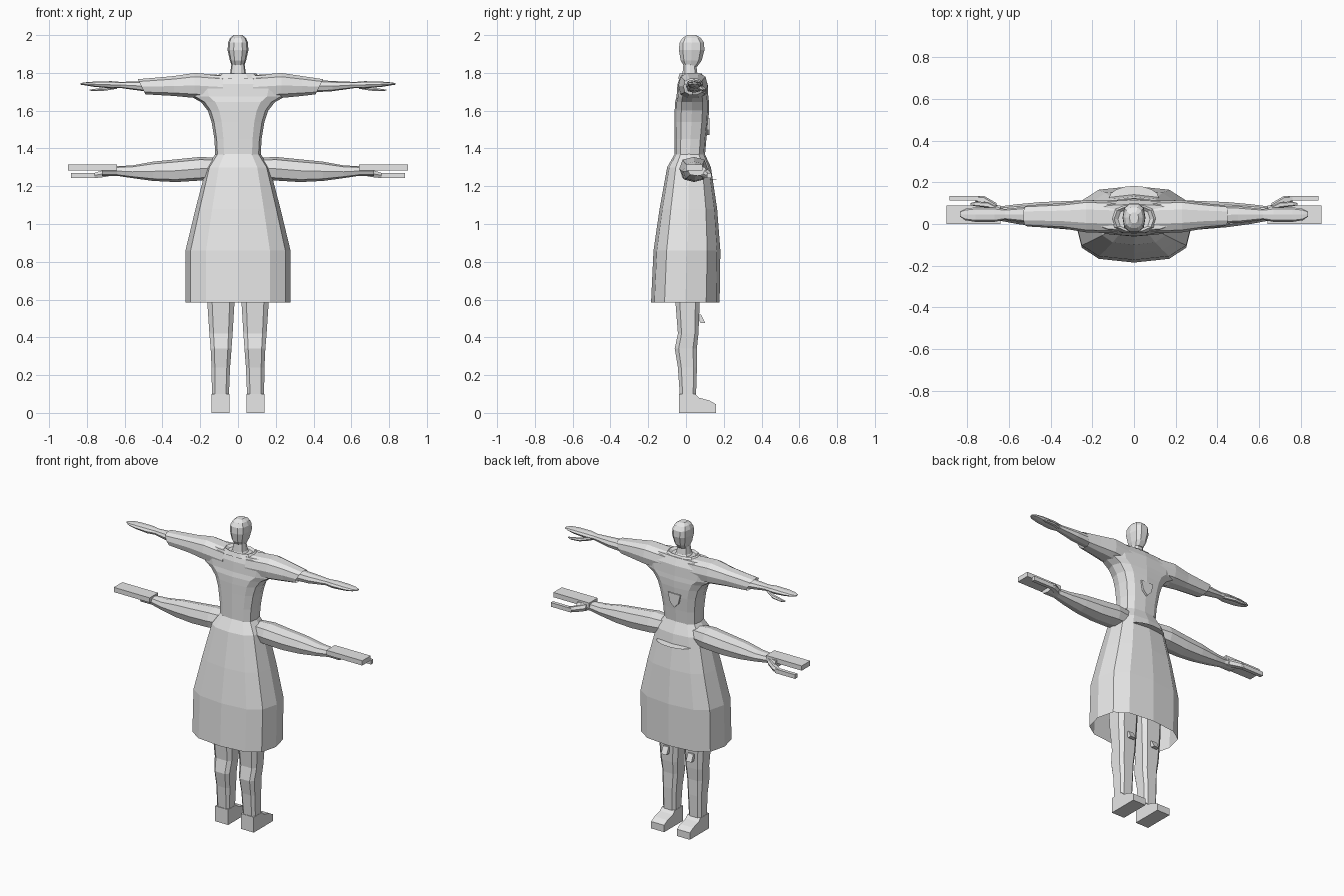
import bpy, bmesh, math

if "Cube" in bpy.data.objects:
    bpy.data.objects.remove(bpy.data.objects["Cube"])

grey = bpy.data.materials.new("plain_grey")
grey.diffuse_color = (0.8, 0.8, 0.8, 1)
grey.use_nodes = True
grey.node_tree.nodes["Principled BSDF"].inputs["Base Color"].default_value = grey.diffuse_color


def finish(name, bm):
    bmesh.ops.recalc_face_normals(bm, faces=bm.faces)
    me = bpy.data.meshes.new(name)
    bm.to_mesh(me)
    bm.free()
    me.materials.append(grey)
    ob = bpy.data.objects.new(name, me)
    bpy.context.collection.objects.link(ob)
    return ob


def loft(name, rings, n=10, power=0.75, axis="z", mirror=False, caps=(True, True), turn=0.0):
    """Join rounded rings (position, low_a, high_a, low_b, high_b) along an axis.
    a, b are x, y for a z loft and y, z for an x loft."""
    made = []
    for side in ((1, -1) if mirror else (1,)):
        bm = bmesh.new()
        loops = []
        for p, a0, a1, b0, b1 in rings:
            loop = []
            for i in range(n):
                t = 2 * math.pi * (i + turn) / n
                c, s = math.cos(t), math.sin(t)
                a = (a0 + a1) / 2 + (a1 - a0) / 2 * math.copysign(abs(c) ** power, c)
                b = (b0 + b1) / 2 + (b1 - b0) / 2 * math.copysign(abs(s) ** power, s)
                co = (a * side, b, p) if axis == "z" else (p * side, a, b)
                loop.append(bm.verts.new(co))
            loops.append(loop)
        for lo, hi in zip(loops, loops[1:]):
            for i in range(n):
                j = (i + 1) % n
                bm.faces.new((lo[i], lo[j], hi[j], hi[i]))
        for use, loop in zip(caps, (loops[0], loops[-1])):
            if use:
                bm.faces.new(loop)
        label = name if not mirror else ("right_" if side > 0 else "left_") + name
        made.append(finish(label, bm))
    return made


def prism(name, outline, y0, y1):
    """Extrude an outline of (x, z) points from y0 to y1."""
    bm = bmesh.new()
    a = [bm.verts.new((x, y0, z)) for x, z in outline]
    b = [bm.verts.new((x, y1, z)) for x, z in outline]
    bm.faces.new(a)
    bm.faces.new(b)
    for i in range(len(a)):
        j = (i + 1) % len(a)
        bm.faces.new((a[i], a[j], b[j], b[i]))
    return finish(name, bm)


def box(name, x0, x1, y0, y1, z0, z1):
    for s, side in ((1, "right_"), (-1, "left_")):
        prism(side + name, [(s * x0, z0), (s * x1, z0), (s * x1, z1), (s * x0, z1)], y0, y1)


# head and neck
loft("head", [(1.835, -.032, .032, -.012, .062), (1.865, -.043, .043, -.03, .085),
              (1.92, -.055, .055, -.04, .1), (1.96, -.053, .053, -.037, .098),
              (1.985, -.042, .042, -.02, .08), (2.0, -.022, .022, .005, .055)])
loft("neck", [(1.77, -.06, .06, -.03, .08), (1.795, -.042, .042, -.02, .062),
              (1.85, -.034, .034, -.015, .055)])

# blouse trunk and collar
loft("blouse", [(1.36, -.12, .12, -.06, .1), (1.45, -.125, .125, -.06, .108),
                (1.54, -.14, .14, -.06, .118), (1.6, -.16, .16, -.06, .122),
                (1.645, -.195, .195, -.058, .122), (1.675, -.25, .25, -.05, .118),
                (1.74, -.27, .27, -.045, .115), (1.785, -.2, .2, -.03, .095)],
     n=12, power=.7)
loft("collar", [(1.77, -.125, .125, -.045, .1), (1.798, -.095, .095, -.035, .085),
                (1.78, -.07, .07, -.025, .07)], n=10, caps=(False, False))

# sleeves with open cuffs, the left one longer
for name, sign, end in (("right_sleeve", 1, .43), ("left_sleeve", -1, .51)):
    ob = loft(name, [(.08, -.045, .11, 1.66, 1.79), (.23, -.04, .115, 1.665, 1.802),
                     (.34, -.022, .1, 1.676, 1.785), (end, -.012, .09, 1.685, 1.768)],
              n=10, axis="x", caps=(True, False))[0]
    for v in ob.data.vertices:
        if v.co.x > end - .01:
            v.co.x += (v.co.z - 1.725) * .5
        v.co.x *= sign
    if sign < 0:
        ob.data.flip_normals()

# upper arms with hands and thumbs
loft("arm", [(.36, 0, .085, 1.695, 1.765), (.5, .005, .085, 1.703, 1.757),
             (.62, .02, .072, 1.72, 1.752), (.67, .01, .08, 1.718, 1.756),
             (.76, .01, .08, 1.726, 1.754), (.81, .018, .073, 1.734, 1.75),
             (.835, .035, .06, 1.738, 1.746)], n=8, axis="x", mirror=True)
loft("thumb", [(.64, .05, .075, 1.715, 1.737), (.7, .078, .105, 1.705, 1.725),
               (.76, .085, .108, 1.702, 1.716), (.785, .09, .1, 1.706, 1.712)],
     n=6, axis="x", mirror=True)

# skirt, open at the hem
loft("skirt", [(.585, -.278, .278, -.185, .178), (.86, -.278, .278, -.172, .182),
               (1.08, -.225, .225, -.14, .165), (1.3, -.168, .168, -.1, .132),
               (1.37, -.12, .12, -.06, .1)], n=12, power=.72, caps=(False, True))

# second pair of arms through the skirt
loft("lower_arm", [(.1, -.02, .1, 1.24, 1.35), (.2, -.035, .115, 1.23, 1.355),
                   (.33, -.025, .11, 1.222, 1.342), (.45, -.015, .105, 1.228, 1.33),
                   (.56, 0, .095, 1.243, 1.31), (.64, .015, .085, 1.255, 1.306),
                   (.72, .01, .11, 1.255, 1.308)], n=8, axis="x", mirror=True)
box("flat_hand", .64, .9, 0, .088, 1.283, 1.314)
box("flat_thumb", .74, .885, .112, .135, 1.243, 1.27)
loft("thumb_base", [(.66, .05, .1, 1.255, 1.3), (.72, .09, .135, 1.245, 1.285),
                    (.76, .108, .135, 1.243, 1.272)], n=6, axis="x", mirror=True)

# legs
loft("leg", [(0, .046, .14, -.037, .055), (.1, .046, .14, -.035, .055),
             (.24, .04, .142, -.045, .06), (.34, .032, .147, -.062, .06),
             (.42, .026, .154, -.045, .068), (.58, .016, .165, -.058, .075),
             (.9, .005, .17, -.075, .09), (1.25, 0, .15, -.06, .1)],
     n=8, power=.5, mirror=True, turn=.5)

# shoes: a wedge bridged from ankle to toe
for s, side in ((1, "right_"), (-1, "left_")):
    bm = bmesh.new()
    prof = [(-.037, 0), (.16, 0), (.16, .045), (.125, .065), (.07, .08), (.05, .1), (-.037, .1)]
    a = [bm.verts.new((s * .046, y, z)) for y, z in prof]
    b = [bm.verts.new((s * .14, y, z)) for y, z in prof]
    bm.faces.new(a)
    bm.faces.new(b)
    for i in range(len(prof)):
        j = (i + 1) % len(prof)
        bm.faces.new((a[i], a[j], b[j], b[i]))
    finish(side + "shoe", bm)

# knee tabs: small flaps tilting outward
for s, side in ((1, "right_"), (-1, "left_")):
    ob = prism(side + "knee_tab", [(s * .07, .475), (s * .11, .475), (s * .11, .52), (s * .07, .52)],
               .055, .08)
    for v in ob.data.vertices:
        if v.co.z < .5:
            v.co.y += .022

# chest pocket flap: tapered on the toe side of the blouse
prism("chest_flap", [(-.045, 1.56), (.045, 1.56), (.03, 1.5), (0, 1.47), (-.03, 1.5)], .1, .124)

# belt crescent: thin lip at the waist
bm = bmesh.new()
steps = 8
outer, inner = [], []
for i in range(steps + 1):
    t = math.pi * i / steps
    outer.append(bm.verts.new((.12 * math.cos(t), .125 + .058 * math.sin(t), 1.235)))
    inner.append(bm.verts.new((.12 * math.cos(t), .1 + .03 * math.sin(t), 1.24)))
for i in range(steps):
    bm.faces.new((outer[i], outer[i + 1], inner[i + 1], inner[i]))
finish("belt_crescent", bm)
